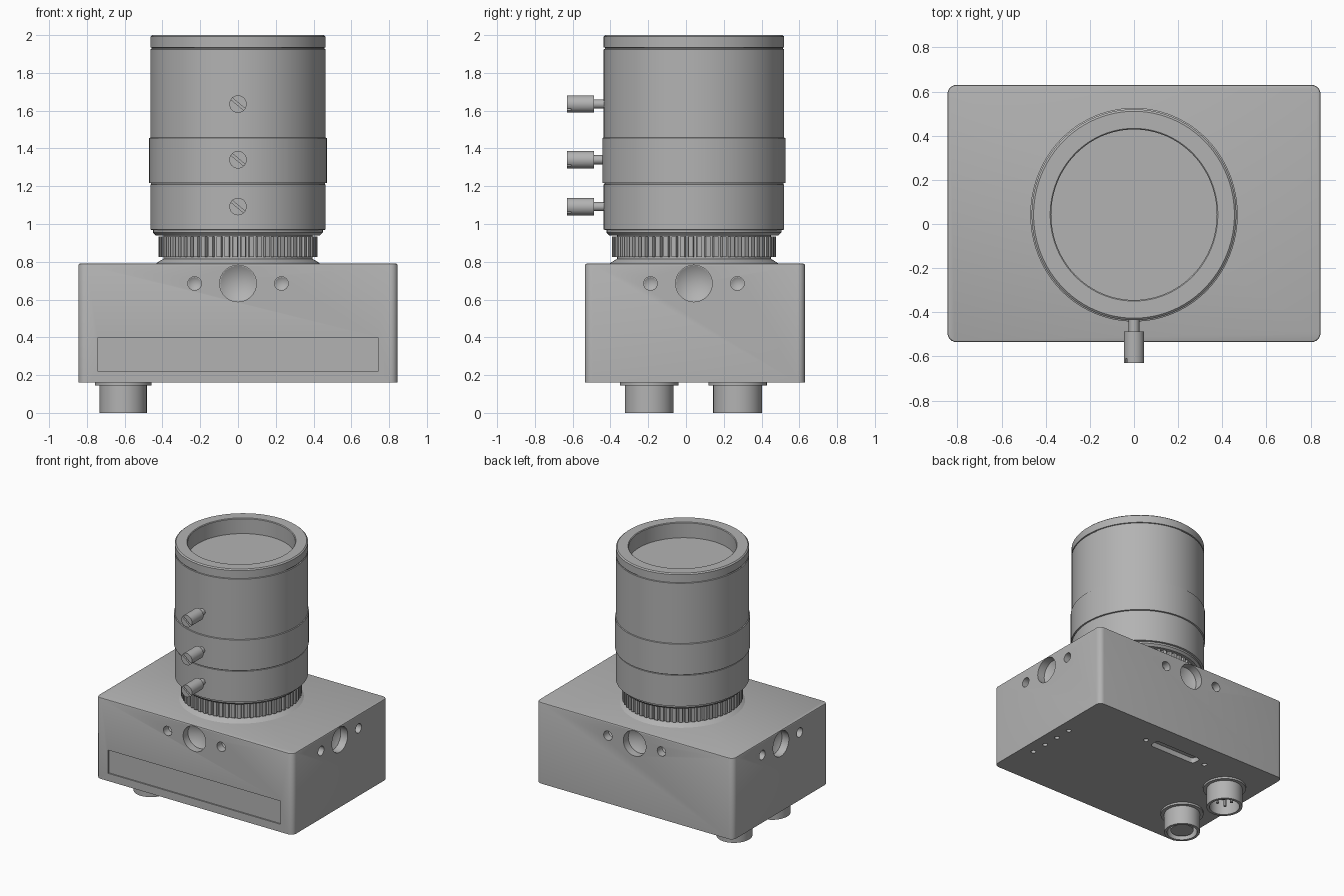
import bpy, bmesh
from math import pi, cos, sin, radians
from mathutils import Matrix, Vector

cube = bpy.data.objects.get("Cube")
if cube:
    bpy.data.objects.remove(cube, do_unlink=True)

grey = bpy.data.materials.new("plain_grey")
grey.use_nodes = True
GREY = (0.45, 0.45, 0.45, 1)
grey.diffuse_color = GREY
grey.node_tree.nodes["Principled BSDF"].inputs["Base Color"].default_value = GREY

LENS_Y = 0.042      # lens axis and side holes
STRETCH = 1.03      # round parts are slightly deeper than wide


def finish(name, bm, angle=30):
    bmesh.ops.recalc_face_normals(bm, faces=bm.faces[:])
    mesh = bpy.data.meshes.new(name)
    bm.to_mesh(mesh)
    bm.free()
    mesh.materials.append(grey)
    ob = bpy.data.objects.new(name, mesh)
    bpy.context.collection.objects.link(ob)
    smooth(ob, angle)
    return ob


def smooth(ob, angle=30):
    bpy.ops.object.select_all(action='DESELECT')
    ob.select_set(True)
    bpy.context.view_layer.objects.active = ob
    bpy.ops.object.shade_smooth_by_angle(angle=radians(angle))


def lathe(name, profile, x, y, steps=96):
    """Revolve (radius, z) points about a vertical axis."""
    bm = bmesh.new()
    verts = [bm.verts.new((r, 0, z)) for r, z in profile]
    edges = [bm.edges.new(pair) for pair in zip(verts, verts[1:])]
    bmesh.ops.spin(bm, geom=verts + edges, cent=(0, 0, 0), axis=(0, 0, 1),
                   angle=2 * pi, steps=steps, use_duplicate=False)
    bmesh.ops.remove_doubles(bm, verts=bm.verts[:], dist=0.0005)
    bmesh.ops.transform(bm, verts=bm.verts[:],
                        matrix=Matrix.Translation((x, y, 0)) @ Matrix.Diagonal((1, STRETCH, 1, 1)))
    return finish(name, bm)


def cone(bm, centre, direction, r1, r2, depth, segments=32):
    """Cone or cylinder whose base sits on centre and runs along direction."""
    d = Vector(direction)
    m = (Matrix.Translation(Vector(centre) + d * depth / 2)
         @ d.to_track_quat('Z', 'Y').to_matrix().to_4x4())
    bmesh.ops.create_cone(bm, cap_ends=True, segments=segments, radius1=r1,
                          radius2=r2, depth=depth, matrix=m)


def box(bm, centre, size, turn=None):
    m = Matrix.Translation(centre) @ (turn or Matrix()) @ Matrix.Diagonal((*size, 1))
    return bmesh.ops.create_cube(bm, size=1, matrix=m)["verts"]


def cut(ob, cutter_bm):
    cutter = finish("cutter", cutter_bm)
    cutter.hide_render = True
    mod = ob.modifiers.new("cut", 'BOOLEAN')
    mod.operation, mod.solver, mod.object = 'DIFFERENCE', 'EXACT', cutter
    bpy.context.view_layer.objects.active = ob
    bpy.ops.object.modifier_apply(modifier="cut")
    bpy.data.objects.remove(cutter, do_unlink=True)
    smooth(ob)


# Housing: box with rounded upright edges and a fine bevel on top
X, Y0, Y1, Z0, Z1 = 0.845, -0.535, 0.63, 0.16, 0.79
bm = bmesh.new()
box(bm, (0, (Y0 + Y1) / 2, (Z0 + Z1) / 2), (2 * X, Y1 - Y0, Z1 - Z0))
upright = [e for e in bm.edges if abs(e.verts[0].co.z - e.verts[1].co.z) > 0.1]
bmesh.ops.bevel(bm, geom=upright, offset=0.04, segments=6, profile=0.5, affect='EDGES')
rim = [e for e in bm.edges if all(v.co.z > Z1 - 0.001 for v in e.verts)]
bmesh.ops.bevel(bm, geom=rim, offset=0.008, segments=2, profile=0.5, affect='EDGES')
housing = finish("housing", bm)

# Countersunk mounting holes on all four sides
bm = bmesh.new()
for point, inward, along in (((0, Y0, 0.685), (0, 1, 0), (1, 0, 0)),
                             ((0, Y1, 0.685), (0, -1, 0), (1, 0, 0)),
                             ((X, LENS_Y, 0.685), (-1, 0, 0), (0, 1, 0)),
                             ((-X, LENS_Y, 0.685), (1, 0, 0), (0, 1, 0))):
    for offset, radius in ((0, 0.097), (-0.23, 0.036), (0.23, 0.036)):
        start = Vector(point) + Vector(along) * offset
        cone(bm, start - Vector(inward) * 0.02, inward, radius, radius, 0.08)
cut(housing, bm)

# Conical floors of the holes
bm = bmesh.new()
for point, inward, along in (((0, Y0, 0.685), (0, 1, 0), (1, 0, 0)),
                             ((0, Y1, 0.685), (0, -1, 0), (1, 0, 0)),
                             ((X, LENS_Y, 0.685), (-1, 0, 0), (0, 1, 0)),
                             ((-X, LENS_Y, 0.685), (1, 0, 0), (0, 1, 0))):
    for offset, radius in ((0, 0.096), (-0.23, 0.035), (0.23, 0.035)):
        start = Vector(point) + Vector(along) * offset + Vector(inward) * 0.059
        cone(bm, start, inward, radius, 0, radius * 0.6)
cut(housing, bm)

# Shallow label recess on the front
bm = bmesh.new()
box(bm, (0, Y0, 0.31), (1.48, 0.02, 0.18))
cut(housing, bm)

# Underside: row of pinholes, port slot and its two screw holes
bm = bmesh.new()
for i in range(4):
    cone(bm, (0.755, -0.21 + 0.13 * i, Z0 - 0.02), (0, 0, 1), 0.018, 0.018, 0.06, 20)
for x in (-0.29, 0.25):
    cone(bm, (x, 0.43, Z0 - 0.02), (0, 0, 1), 0.018, 0.018, 0.06, 20)
slot = box(bm, (-0.02, 0.43, Z0), (0.4, 0.08, 0.08))
ends = {e for v in slot for e in v.link_edges
        if abs(e.verts[0].co.z - e.verts[1].co.z) > 0.05}
bmesh.ops.bevel(bm, geom=list(ends), offset=0.025, segments=4, profile=0.5, affect='EDGES')
cut(housing, bm)

# Lens barrel with focus ring, seams and recessed front glass
barrel = [(0, 1.88), (0.375, 1.88), (0.375, 1.995), (0.38, 2.0), (0.455, 2.0),
          (0.464, 1.992), (0.464, 1.935), (0.457, 1.933), (0.457, 1.927), (0.464, 1.925),
          (0.464, 1.458), (0.47, 1.455), (0.47, 1.218), (0.46, 1.216), (0.46, 1.211),
          (0.464, 1.209), (0.464, 0.97), (0.45, 0.968), (0.45, 0.955), (0.435, 0.94),
          (0, 0.94)]
lathe("lens_barrel", barrel, 0, LENS_Y)

# Mount flange between lens and housing
lathe("mount_flange", [(0, 0.95), (0.395, 0.95), (0.395, 0.815), (0.405, 0.81),
                       (0.435, 0.79), (0.435, 0.78), (0, 0.78)], 0, LENS_Y)

# Knurled ring: toothed outline pulled upward
bm = bmesh.new()
TEETH = 60
outline = []
for i in range(TEETH):
    for part, r in ((0, 0.4), (0.3, 0.4), (0.38, 0.422), (0.92, 0.422)):
        a = 2 * pi * (i + part) / TEETH
        outline.append(bm.verts.new((r * cos(a), LENS_Y + STRETCH * r * sin(a), 0.825)))
face = bm.faces.new(outline)
top = bmesh.ops.extrude_face_region(bm, geom=[face])["geom"]
bmesh.ops.translate(bm, vec=(0, 0, 0.11),
                    verts=[g for g in top if isinstance(g, bmesh.types.BMVert)])
finish("knurled_ring", bm, 20)

# Locking screws with slotted heads
for name, z in (("upper", 1.635), ("middle", 1.34), ("lower", 1.092)):
    bm = bmesh.new()
    cone(bm, (0, -0.40, z), (0, -1, 0), 0.024, 0.024, 0.1, 24)
    finish(name + "_screw_shank", bm)
    bm = bmesh.new()
    cone(bm, (0, -0.488, z), (0, -1, 0), 0.046, 0.046, 0.142, 32)
    head = finish(name + "_screw_head", bm)
    bm = bmesh.new()
    box(bm, (0, -0.63, z), (0.2, 0.04, 0.012), Matrix.Rotation(radians(40), 4, 'Y'))
    cut(head, bm)

# Round cable sockets below the housing
for name, y in (("front", -0.195), ("back", 0.273)):
    x = -0.608
    lathe(name + "_socket", [(0, 0.12), (0.105, 0.12), (0.105, 0.0), (0.125, 0.0),
                             (0.125, 0.145), (0.15, 0.145), (0.15, 0.165), (0, 0.165)],
          x, y, 48)
    if name == "front":
        lathe("socket_insert", [(0, 0.125), (0.08, 0.125), (0.08, 0.015), (0, 0.015)], x, y, 48)
    else:
        bm = bmesh.new()
        for i in range(4):
            a = pi / 4 + i * pi / 2
            cone(bm, (x + 0.05 * cos(a), y + 0.05 * sin(a), 0.125), (0, 0, -1),
                 0.011, 0.011, 0.09, 12)
        finish("socket_pins", bm)
